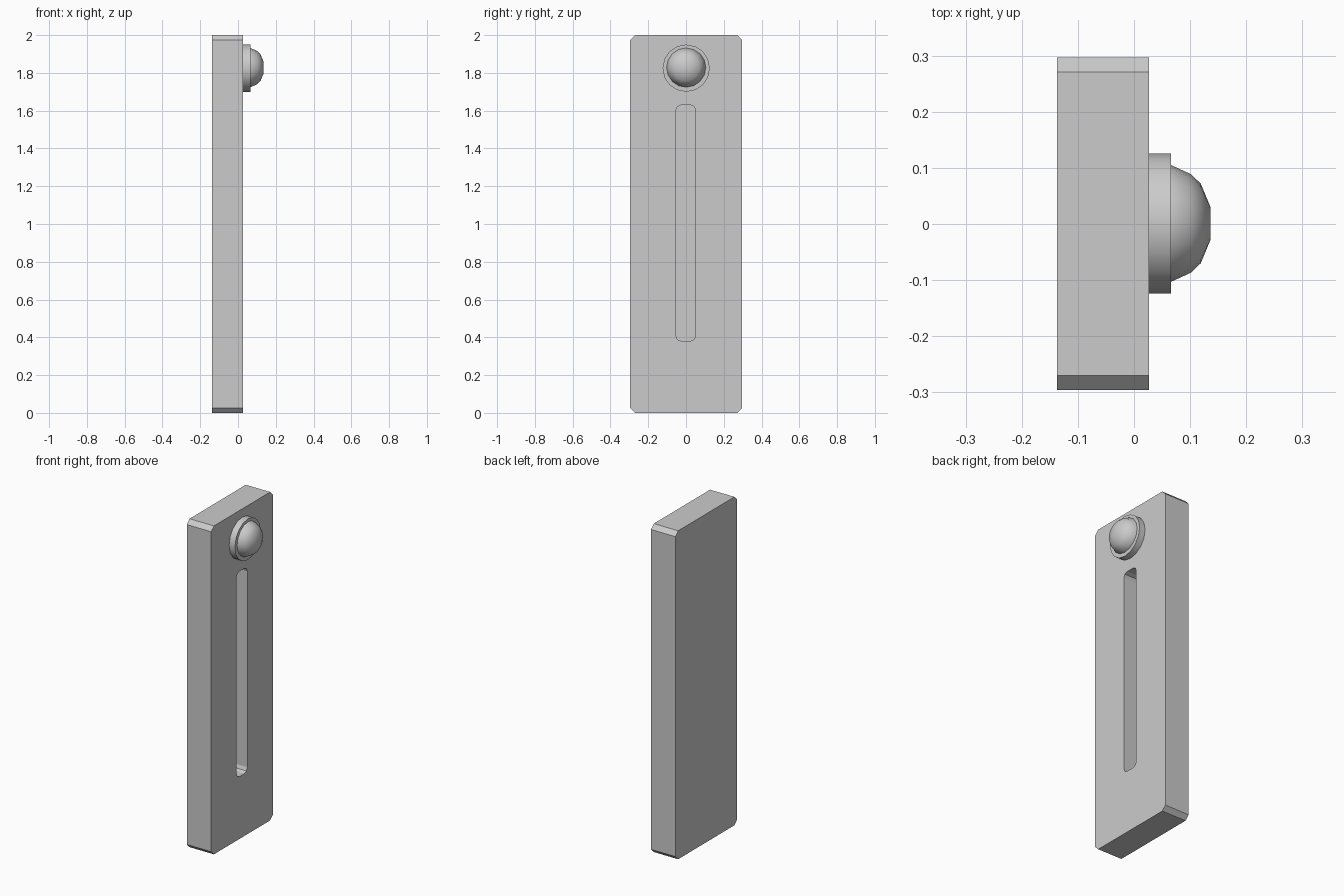
import bpy, bmesh, math

if "Cube" in bpy.data.objects:
    bpy.data.objects.remove(bpy.data.objects["Cube"])

YC = 0.001


def prism(name, outline, x0, x1):
    """Extrude a (y, z) outline along x."""
    bm = bmesh.new()
    face = bm.faces.new([bm.verts.new((x0, y, z)) for y, z in outline])
    ext = bmesh.ops.extrude_face_region(bm, geom=[face])
    for v in ext["geom"]:
        if isinstance(v, bmesh.types.BMVert):
            v.co.x = x1
    bmesh.ops.recalc_face_normals(bm, faces=bm.faces)
    return finish(name, bm)


def finish(name, bm):
    mesh = bpy.data.meshes.new(name)
    bm.to_mesh(mesh)
    bm.free()
    ob = bpy.data.objects.new(name, mesh)
    bpy.context.collection.objects.link(ob)
    return ob


def rounded_rect(y0, y1, z0, z1, r, steps):
    pts = []
    corners = [(y1 - r, z1 - r), (y0 + r, z1 - r), (y0 + r, z0 + r), (y1 - r, z0 + r)]
    for q, (cy, cz) in enumerate(corners):
        for i in range(steps + 1):
            a = math.pi / 2 * (q + i / steps)
            pts.append((cy + r * math.cos(a), cz + r * math.sin(a)))
    return pts


def lathe(name, profile, centre_z, sides):
    """Revolve an (x, radius) profile around the x axis, capping both ends."""
    bm = bmesh.new()
    rings = [[bm.verts.new((x, YC + r * math.cos(2 * math.pi * i / sides),
                            centre_z + r * math.sin(2 * math.pi * i / sides)))
              for i in range(sides)] for x, r in profile]
    for a, b in zip(rings, rings[1:]):
        for i in range(sides):
            j = (i + 1) % sides
            bm.faces.new((a[i], a[j], b[j], b[i]))
    bm.faces.new(rings[0])
    bm.faces.new(rings[-1])
    bmesh.ops.recalc_face_normals(bm, faces=bm.faces)
    ob = finish(name, bm)
    bpy.ops.object.select_all(action='DESELECT')
    bpy.context.view_layer.objects.active = ob
    ob.select_set(True)
    bpy.ops.object.shade_smooth_by_angle(angle=math.radians(40))
    return ob


# Plate with clipped corners
plate = prism("plate", rounded_rect(-0.296, 0.297, 0, 2, 0.026, 1), -0.137, 0.027)

# Blind slot cut into the right face
cutter = prism("slot_cutter", rounded_rect(-0.053, 0.051, 0.38, 1.63, 0.028, 2), -0.075, 0.1)
cutter.hide_render = True
cutter.display_type = 'WIRE'
cut = plate.modifiers.new("slot", 'BOOLEAN')
cut.operation = 'DIFFERENCE'
cut.solver = 'EXACT'
cut.object = cutter
bpy.context.view_layer.objects.active = plate
bpy.ops.object.modifier_apply(modifier="slot")
bpy.data.objects.remove(cutter)

# Button: collar and dome
lathe("button_collar", [(0.02, 0.125), (0.066, 0.125)], 1.825, 16)
lathe("button_dome", [(0.06, 0.104), (0.066, 0.104), (0.101, 0.088),
                      (0.119, 0.071), (0.136, 0.03)], 1.828, 16)
